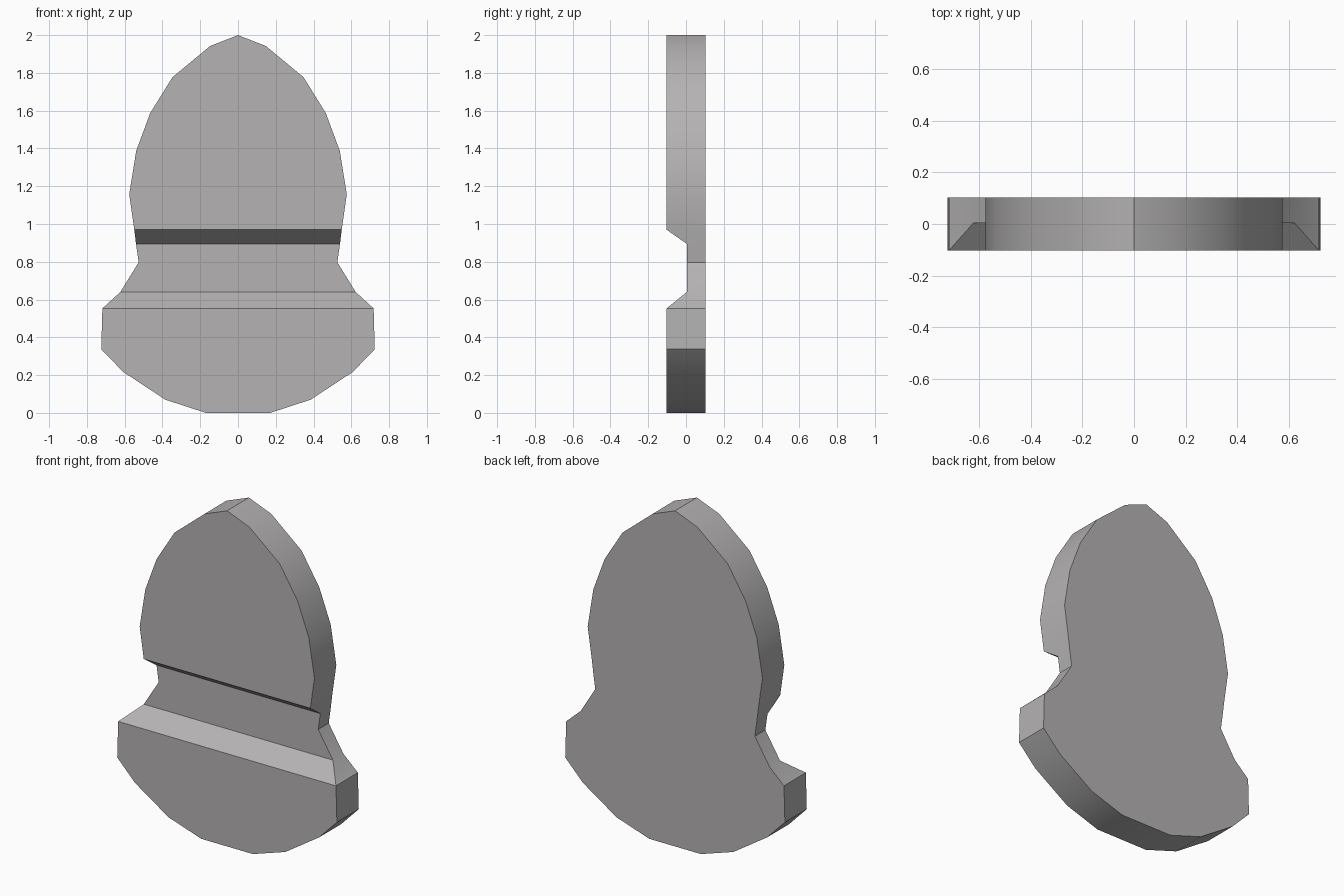
import bpy, bmesh

if "Cube" in bpy.data.objects:
    bpy.data.objects.remove(bpy.data.objects["Cube"])

HALF = 0.103      # half thickness of the slab
FLOOR = 0.004     # depth of the groove floor

# Rows of the silhouette from bottom to top: half width, height, front y
rows = [
    (0.170, 0.000, -HALF), (0.385, 0.070, -HALF), (0.608, 0.217, -HALF),
    (0.724, 0.337, -HALF), (0.718, 0.553, -HALF),
    (0.623, 0.640, FLOOR), (0.526, 0.797, FLOOR), (0.540, 0.895, FLOOR),
    (0.549, 0.970, -HALF), (0.576, 1.157, -HALF), (0.539, 1.387, -HALF),
    (0.465, 1.587, -HALF), (0.347, 1.777, -HALF), (0.148, 1.942, -HALF),
]

bm = bmesh.new()
loops = [[bm.verts.new(p) for p in ((-w, y, z), (w, y, z), (w, HALF, z), (-w, HALF, z))]
         for w, z, y in rows]

# Bottom cap and skin between successive rows
bm.faces.new(loops[0][::-1])
for a, b in zip(loops, loops[1:]):
    for i in range(4):
        j = (i + 1) % 4
        bm.faces.new((a[i], a[j], b[j], b[i]))

# Pointed top
front, back = bm.verts.new((0, -HALF, 2)), bm.verts.new((0, HALF, 2))
fl, fr, br, bl = loops[-1]
for f in ((fl, fr, front), (fr, br, back, front), (br, bl, back), (bl, fl, front, back)):
    bm.faces.new(f)

bmesh.ops.recalc_face_normals(bm, faces=bm.faces[:])
# Merge the coplanar strips on the flat front and back
bmesh.ops.dissolve_limit(bm, angle_limit=0.002, verts=bm.verts[:], edges=bm.edges[:])

mesh = bpy.data.meshes.new("grooved_slab")
bm.to_mesh(mesh)
bm.free()
slab = bpy.data.objects.new("grooved_slab", mesh)
bpy.context.collection.objects.link(slab)

grey = bpy.data.materials.new("warm_grey")
grey.diffuse_color = (0.46, 0.447, 0.45, 1)
grey.use_nodes = True
grey.node_tree.nodes["Principled BSDF"].inputs["Base Color"].default_value = grey.diffuse_color
mesh.materials.append(grey)

# Smooth rim with crisp corners
bpy.context.view_layer.objects.active = slab
slab.select_set(True)
bpy.ops.object.shade_smooth_by_angle(angle=0.5236)
